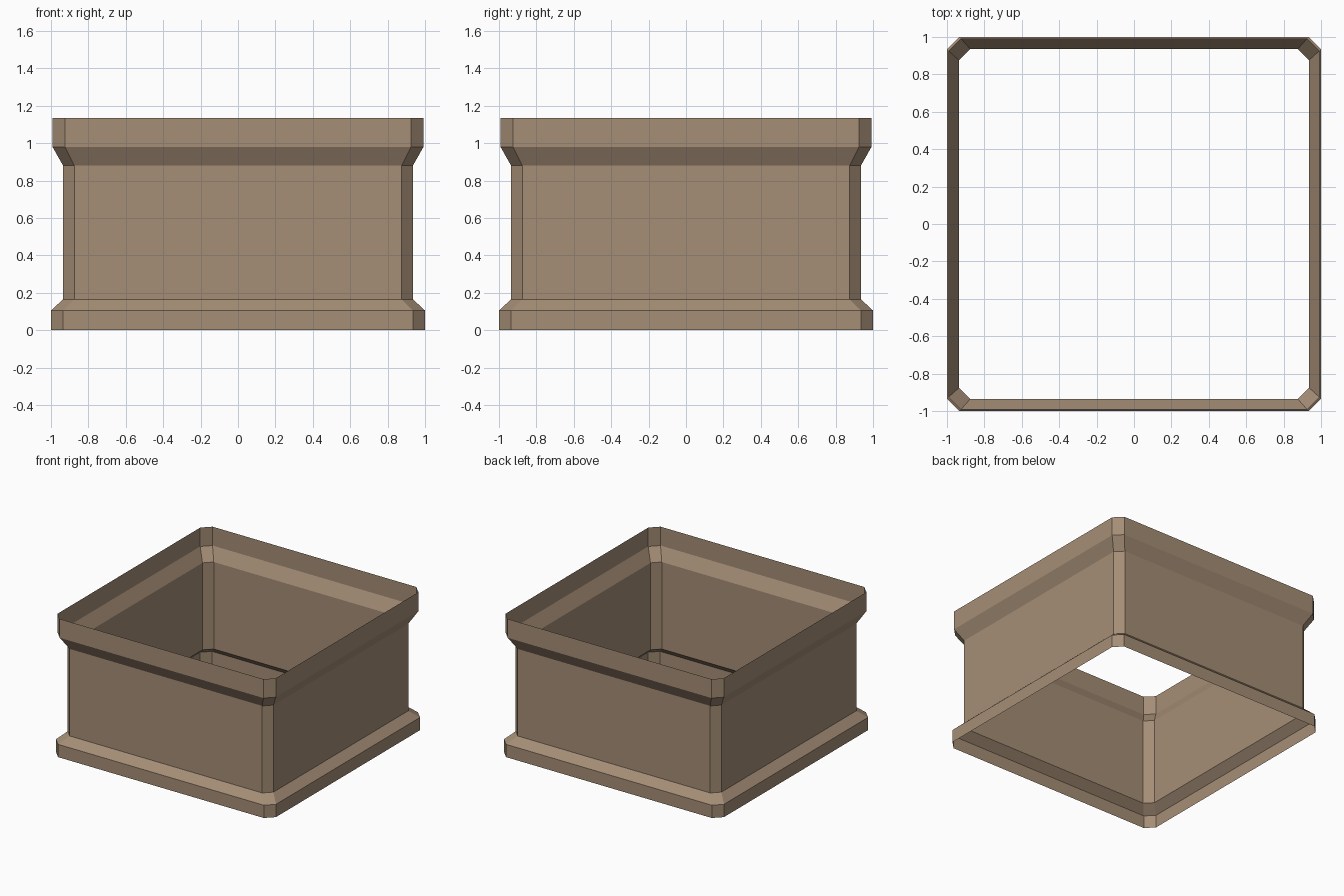
import bpy, bmesh

if "Cube" in bpy.data.objects:
    bpy.data.objects.remove(bpy.data.objects["Cube"])

# Single flat stone colour
stone = bpy.data.materials.new("brown stone")
stone.diffuse_color = (0.376, 0.270, 0.181, 1)
stone.use_nodes = True
stone.node_tree.nodes["Principled BSDF"].inputs["Base Color"].default_value = stone.diffuse_color

# Wall profile from foot to rim: half width, start of corner chamfer, height
PROFILE = [
    (1.0, 0.935, 0.0), (1.0, 0.935, 0.105),        # foot band
    (0.935, 0.875, 0.165), (0.935, 0.875, 0.88),   # main wall
    (0.992, 0.926, 0.98), (0.992, 0.926, 1.135),   # rim band
]


def ring(bm, a, c, z):
    """Square ring with chamfered corners, counter-clockwise."""
    pts = [(a, -c), (a, c), (c, a), (-c, a), (-a, c), (-a, -c), (-c, -a), (c, -a)]
    return [bm.verts.new((x, y, z)) for x, y in pts]


# Open shell, lofted between the rings
bm = bmesh.new()
rings = [ring(bm, *p) for p in PROFILE]
for low, high in zip(rings, rings[1:]):
    for i in range(8):
        j = (i + 1) % 8
        bm.faces.new((low[i], low[j], high[j], high[i]))

mesh = bpy.data.meshes.new("planter_wall")
bm.to_mesh(mesh)
bm.free()
mesh.materials.append(stone)
bpy.context.collection.objects.link(bpy.data.objects.new("planter_wall", mesh))
